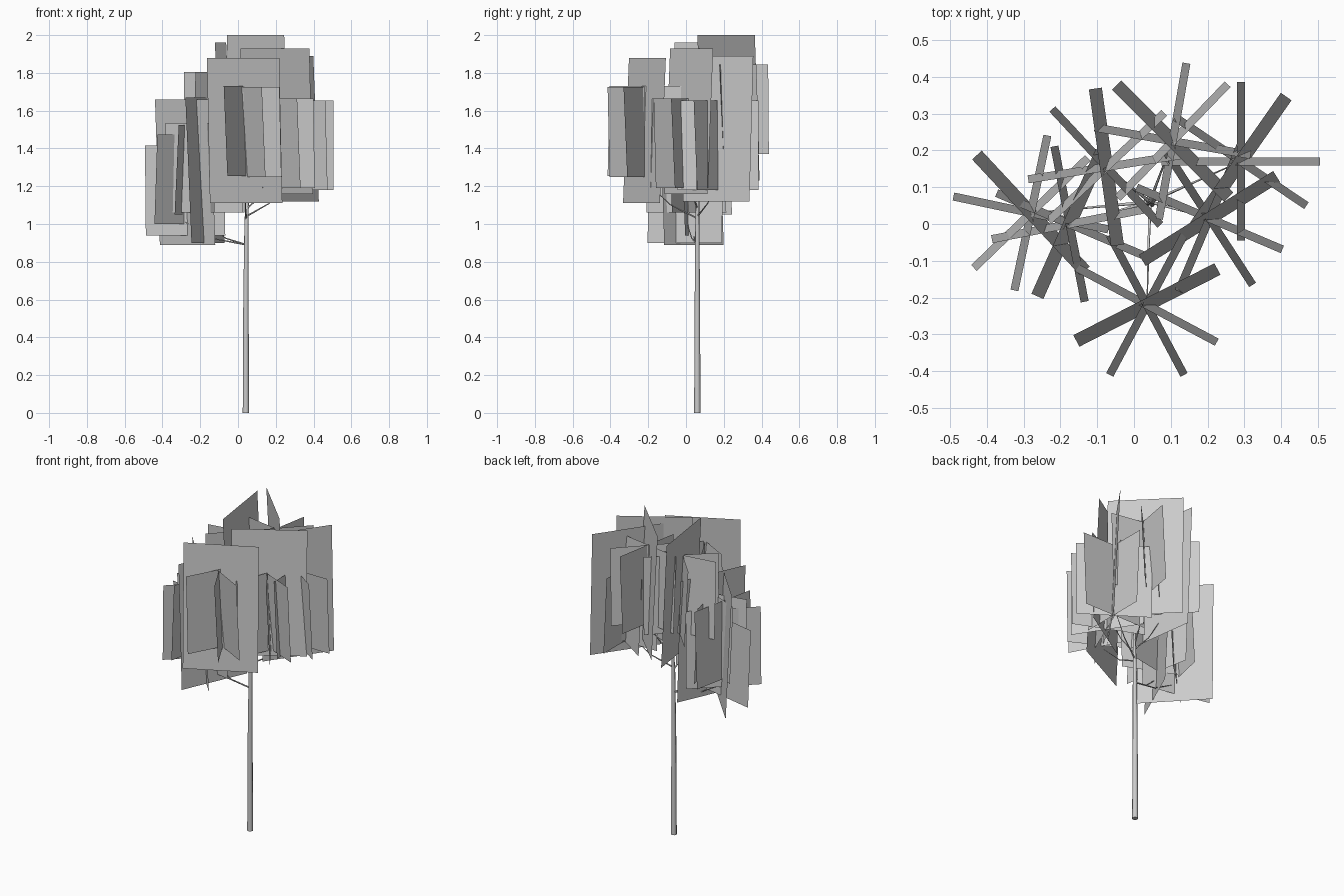
import bpy, bmesh, math
from mathutils import Vector

if "Cube" in bpy.data.objects:
    bpy.data.objects.remove(bpy.data.objects["Cube"])

CARD_W, BIG_H, SMALL_H, LEAN = 0.43, 0.77, 0.475, 0.046

# Clusters: centre x, y, bottom z of tall card, heading, lift of the three short cards
CLUSTERS = [
    (0.035, -0.22, 1.11, 27, (.145, .14, .14)),
    (0.205, 0.015, 1.16, 32, (.03, .03, .03)),
    (0.290, 0.170, 1.12, 55, (.06, .06, .06)),
    (0.105, 0.225, 1.23, 135, (.14, .14, .14)),
    (-0.075, 0.155, 1.19, 98, (.14, .14, .14)),
    (-0.280, 0.030, 0.89, 133, (.05, .11, .16)),
    (-0.175, 0.000, 0.90, 66, (.16, .16, .16)),
]


def finish(bm, name):
    me = bpy.data.meshes.new(name)
    bm.to_mesh(me)
    bm.free()
    ob = bpy.data.objects.new(name, me)
    bpy.context.collection.objects.link(ob)
    return ob


def add_card(bm, x, y, z, height, angle):
    """Upright leaf card leaning slightly towards its left normal."""
    a = math.radians(angle)
    along = Vector((math.cos(a), math.sin(a), 0)) * CARD_W / 2
    lean = Vector((-math.sin(a), math.cos(a), 0)) * LEAN * height / 2
    low = Vector((x, y, z)) - lean
    high = Vector((x, y, z + height)) + lean
    bm.faces.new([bm.verts.new(p) for p in
                  (low - along, low + along, high + along, high - along)])


def tube(name, points, radii, sides):
    """Tapered tube through points, rings square to the path."""
    bm = bmesh.new()
    rings = []
    pts = [Vector(p) for p in points]
    for i, p in enumerate(pts):
        d = (pts[min(i + 1, len(pts) - 1)] - pts[max(i - 1, 0)]).normalized()
        q = Vector((0, 0, 1)).rotation_difference(d)
        rings.append([bm.verts.new(p + q @ Vector((
            radii[i] * math.cos(2 * math.pi * k / sides),
            radii[i] * math.sin(2 * math.pi * k / sides), 0)))
            for k in range(sides)])
    for r, s in zip(rings, rings[1:]):
        for k in range(sides):
            n = (k + 1) % sides
            bm.faces.new((r[k], r[n], s[n], s[k]))
    bm.faces.new(rings[0][::-1])
    bm.faces.new(rings[-1])
    ob = finish(bm, name)
    for f in ob.data.polygons:
        f.use_smooth = len(f.vertices) == 4
    return ob


# Trunk
tube("trunk", [(.042, .06, 0), (.042, .06, .6), (.045, .06, 1.0),
               (.05, .062, 1.18), (.06, .08, 1.25)],
     [.017, .014, .011, .008, .004], 8)

# Leaf clusters, each carried by a thin branch
for i, (x, y, z, heading, lifts) in enumerate(CLUSTERS):
    bm = bmesh.new()
    add_card(bm, x, y, z, BIG_H, heading)
    for turn, lift in zip((35, 91, 125), lifts):
        add_card(bm, x, y, z + lift, SMALL_H, heading + turn)
    finish(bm, f"leaf_cluster_{i + 1}")
    start = Vector((.043, .06, max(.89, z - .08)))
    end = Vector((x, y, z + .12))
    mid = start.lerp(end, .5) - Vector((0, 0, .03))
    tube(f"branch_{i + 1}", [start, mid, end], [.005, .003, .0015], 5)
